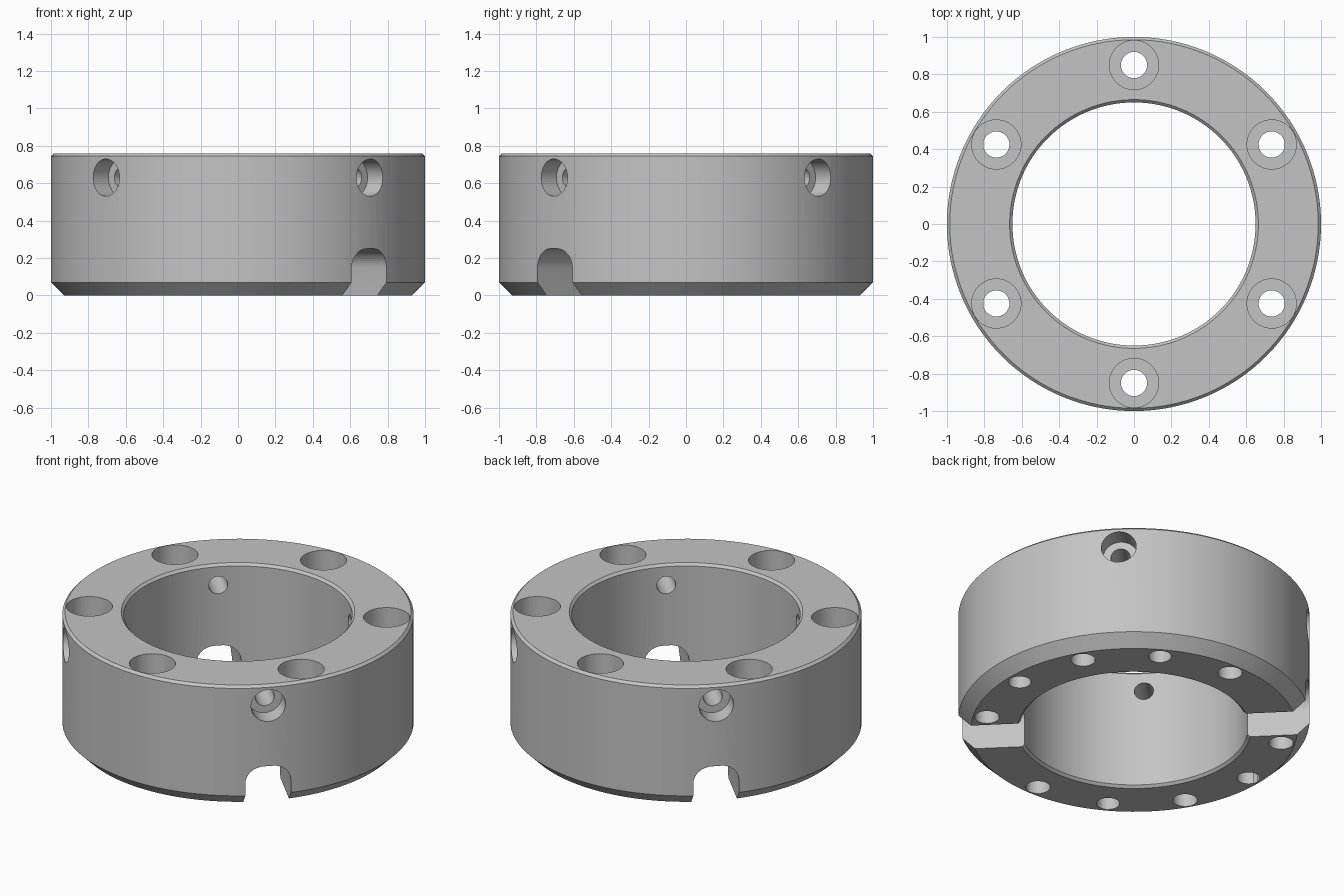
import bpy, bmesh
from math import cos, sin, pi, radians
from mathutils import Matrix, Vector

cube = bpy.data.objects.get("Cube")
if cube:
    bpy.data.objects.remove(cube, do_unlink=True)

HEIGHT = 0.76
BOLT_RADIUS = 0.85


def finish(name, bm):
    bmesh.ops.recalc_face_normals(bm, faces=bm.faces[:])
    mesh = bpy.data.meshes.new(name)
    bm.to_mesh(mesh)
    bm.free()
    obj = bpy.data.objects.new(name, mesh)
    bpy.context.collection.objects.link(obj)
    return obj


def lathe(name, profile, sides, closed=False, matrix=Matrix()):
    """Turn an (r, z) profile about z; open profiles are capped."""
    bm = bmesh.new()
    rings = [[bm.verts.new((r * cos(2 * pi * i / sides), r * sin(2 * pi * i / sides), z))
              for i in range(sides)] for r, z in profile]
    pairs = list(zip(rings, rings[1:]))
    if closed:
        pairs.append((rings[-1], rings[0]))
    else:
        bm.faces.new(rings[0])
        bm.faces.new(rings[-1])
    for a, b in pairs:
        for i in range(sides):
            j = (i + 1) % sides
            bm.faces.new((a[i], a[j], b[j], b[i]))
    bm.transform(matrix)
    return finish(name, bm)


def slot_bar(name, half_width, top, fillet, angle):
    """Long bar with rounded upper corners, lying across the ring."""
    bm = bmesh.new()
    outline = [(half_width, -0.1)]
    for side, start in ((1, 0), (-1, 90)):
        for k in range(9):
            a = radians(start + k * 90 / 8)
            outline.append((side * (half_width - fillet) + fillet * cos(a),
                            top - fillet + fillet * sin(a)))
    outline.append((-half_width, -0.1))
    face = bm.faces.new([bm.verts.new((-1.2, y, z)) for y, z in outline])
    ext = bmesh.ops.extrude_face_region(bm, geom=[face])
    moved = [v for v in ext["geom"] if isinstance(v, bmesh.types.BMVert)]
    bmesh.ops.translate(bm, verts=moved, vec=Vector((2.4, 0, 0)))
    bm.transform(Matrix.Rotation(radians(angle), 4, "Z"))
    return finish(name, bm)


# Turned ring body with chamfered edges
ring = lathe("ring_body", [
    (0.665, 0), (0.93, 0), (1, 0.07), (1, HEIGHT - 0.015), (0.985, HEIGHT),
    (0.665, HEIGHT), (0.65, HEIGHT - 0.015), (0.65, 0.015)], 128, closed=True)

cutters = []

# Counterbored through holes, six around the top
for k in range(6):
    place = Matrix.Rotation(radians(30 + 60 * k), 4, "Z") @ Matrix.Translation((BOLT_RADIUS, 0, 0))
    cutters.append(lathe("bolt_hole_cutter", [
        (0.07, -0.1), (0.07, HEIGHT - 0.17), (0.132, HEIGHT - 0.17), (0.132, HEIGHT + 0.1)],
        28, matrix=place))

# Blind holes in the underside
for angle in (0, 60, 180, 240):
    place = Matrix.Rotation(radians(angle), 4, "Z") @ Matrix.Translation((BOLT_RADIUS, 0, 0))
    cutters.append(lathe("blind_hole_cutter", [(0.066, -0.1), (0.066, 0.3)], 16, matrix=place))

# Counterbored radial holes through the wall
for angle in (45, 135, 225, 315):
    place = (Matrix.Rotation(radians(angle), 4, "Z") @ Matrix.Translation((1, 0, 0.63))
             @ Matrix.Rotation(radians(90), 4, "Y"))
    cutters.append(lathe("side_hole_cutter", [
        (0.055, -0.45), (0.055, -0.12), (0.1, -0.12), (0.1, 0.1)], 24, matrix=place))

# Pair of opposite slots in the lower edge
cutters.append(slot_bar("slot_cutter", 0.132, 0.25, 0.105, -45))

for cutter in cutters:
    cutter.hide_render = True
    mod = ring.modifiers.new("cut", "BOOLEAN")
    mod.operation = "DIFFERENCE"
    mod.solver = "EXACT"
    mod.object = cutter

# Bake the cuts and drop the cutters
graph = bpy.context.evaluated_depsgraph_get()
graph.update()
baked = bpy.data.meshes.new_from_object(ring.evaluated_get(graph))
ring.modifiers.clear()
ring.data = baked
for cutter in cutters:
    bpy.data.objects.remove(cutter, do_unlink=True)

# Plain machined grey
grey = bpy.data.materials.new("machined_grey")
grey.use_nodes = True
color = (0.55, 0.55, 0.55, 1)
grey.diffuse_color = color
grey.node_tree.nodes["Principled BSDF"].inputs["Base Color"].default_value = color
ring.data.materials.clear()
ring.data.materials.append(grey)

bpy.ops.object.select_all(action="DESELECT")
ring.select_set(True)
bpy.context.view_layer.objects.active = ring
bpy.ops.object.shade_smooth_by_angle(angle=radians(30))
